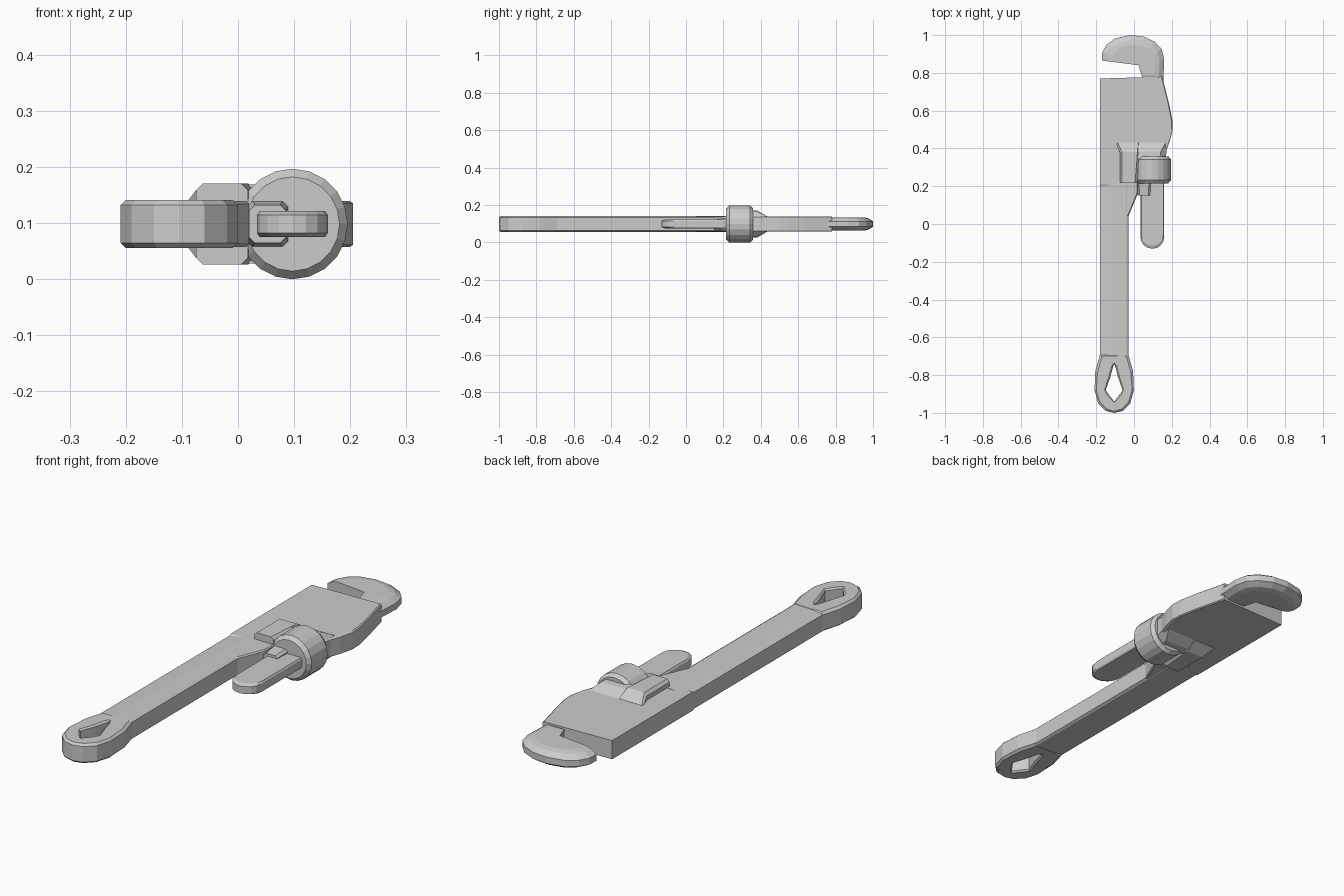
import bpy, bmesh
from math import sin, cos, pi

if "Cube" in bpy.data.objects:
    bpy.data.objects.remove(bpy.data.objects["Cube"])

ZC = 0.0985  # mid plane of the tool


def loft(name, rings, closed=False):
    """Join rings of 3D points; cap the ends, or close the loop."""
    bm = bmesh.new()
    vs = [[bm.verts.new((x, y, z + ZC)) for x, y, z in r] for r in rings]
    n = len(vs[0])
    pairs = list(zip(vs, vs[1:])) + ([(vs[-1], vs[0])] if closed else [])
    for a, b in pairs:
        for i in range(n):
            j = (i + 1) % n
            bm.faces.new((a[i], a[j], b[j], b[i]))
    if not closed:
        bm.faces.new(vs[0])
        bm.faces.new(vs[-1])
    bmesh.ops.recalc_face_normals(bm, faces=bm.faces)
    me = bpy.data.meshes.new(name)
    bm.to_mesh(me)
    bm.free()
    ob = bpy.data.objects.new(name, me)
    bpy.context.collection.objects.link(ob)
    return ob


def slab(name, pts, rim, top, scale=1.0, anchor=(0, 0), steps=1):
    """Flat outline, symmetric in z, whose edge slopes from rim to top height."""
    def ring(s, h):
        ax, ay = anchor
        return [(ax + (x - ax) * s, ay + (y - ay) * s, h) for x, y in pts]
    levels = []
    for k in range(steps + 1):
        t = k / steps
        levels.append((1 - (1 - scale) * t, rim + (top - rim) * (1 - (1 - t) ** 2)))
    rings = [ring(s, -h) for s, h in reversed(levels)] + [ring(s, h) for s, h in levels]
    return loft(name, rings)


def section(y, x0, x1, h, c):
    """Chamfered rectangle across the y axis."""
    return [(x0 + c, y, -h), (x1 - c, y, -h), (x1, y, c - h), (x1, y, h - c),
            (x1 - c, y, h), (x0 + c, y, h), (x0, y, h - c), (x0, y, c - h)]


# Handle bar with a sloping left strip
bar = [(-.18, .036), (-.11, .042), (-.04, .042), (-.03, .036)]
bar = bar + [(x, -z) for x, z in reversed(bar)]
loft("handle_bar", [[(x, y, z) for x, z in bar] for y in (-.70, .24)])

# Hanging eye: outer and inner outlines, right half mirrored about x = -0.105
half = [(.075, -.69, .007, -.76), (.100, -.78, .02, -.81), (.104, -.88, .045, -.88),
        (.085, -.95, .03, -.90), (.045, -.99, .015, -.92)]
eye = [(0, -.69, 0, -.74)] + half + [(0, -1, 0, -.94)]
eye += [(-a, b, -c, d) for a, b, c, d in reversed(half)]


def eye_ring(t, z):
    return [(-.105 + a + (c - a) * t, b + (d - b) * t, z) for a, b, c, d in eye]


loft("handle_eye", [eye_ring(0, -.034), eye_ring(0, .034), eye_ring(.15, .043),
                    eye_ring(.9, .043), eye_ring(1, .036), eye_ring(1, -.036),
                    eye_ring(.9, -.043), eye_ring(.15, -.043)], closed=True)

# Web where the handle widens into the head
slab("handle_web", [(-.11, 0), (-.03, .04), (.02, .16), (.02, .25), (-.11, .25)], .036, .041,
     .96, (-.11, .2))

# Head with the flat lower jaw face
slab("lower_jaw_head", [(-.18, .2), (-.18, .77), (.15, .78), (.185, .64), (.203, .55),
                        (.205, .50), (.19, .44), (.165, .37), (0, .36), (0, .2)],
     .037, .041, .985, (-.18, .77))

# Housing block and the tapered collar beside the nut
loft("housing_block", [section(.22, -.075, .018, .072, .012), section(.38, -.075, .03, .072, .012),
                       section(.432, -.095, .03, .042, .008)])
loft("housing_collar", [section(.345, -.02, .168, .07, .03), section(.385, -.02, .172, .066, .03),
                        section(.432, -.02, .18, .041, .012)])

# Round adjusting nut
loft("adjusting_nut", [[(.097 + r * sin(i * pi / 10), y, r * cos(i * pi / 10)) for i in range(20)]
                       for y, r in ((.215, .084), (.232, .0985), (.342, .0985), (.358, .086))])

# Shank below the nut, with a rounded end, and its guide boss
end = [(.097 + .063 * cos(a * pi / 8), -.068 + .063 * sin(a * pi / 8)) for a in range(0, -9, -1)]
slab("jaw_shank", end + [(.034, .15), (.034, .25), (.16, .25)], .016, .023, .93, (.097, .1))
loft("shank_guide", [section(.15, .02, .085, .034, .01), section(.23, .015, .09, .042, .01)])

# Hooked upper jaw, thinning towards its outer rim
jaw = [(-.17, .865), (-.168, .91), (-.145, .95), (-.10, .983), (-.02, 1.0), (.05, .993),
       (.11, .965), (.147, .925), (.16, .87), (.155, .76), (.055, .76), (.03, .84)]
slab("upper_jaw", jaw, .014, .036, .68, (.01, .843), steps=2)
